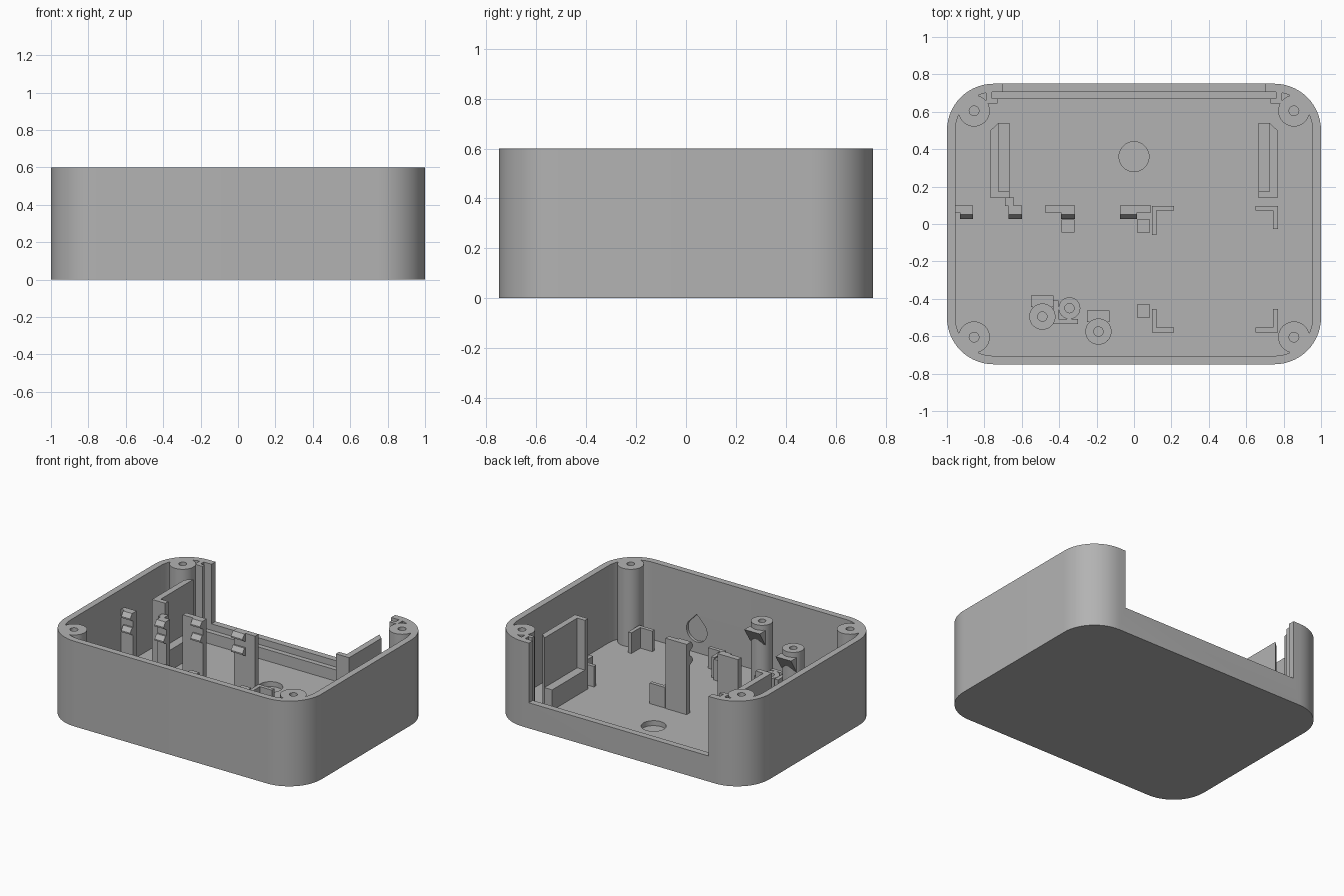
import bpy, bmesh, math
from mathutils import Vector

cube = bpy.data.objects.get("Cube")
if cube:
    bpy.data.objects.remove(cube)

grey = bpy.data.materials.new("plain grey plastic")
grey.use_nodes = True
COLOUR = (0.45, 0.45, 0.45, 1)
grey.diffuse_color = COLOUR
grey.node_tree.nodes["Principled BSDF"].inputs["Base Color"].default_value = COLOUR

FLOOR = 0.055
LOW = 0.2
TOP = 0.6


def prism(name, pts, lo, hi, axis="z"):
    """Extrude a flat outline along one axis."""
    place = {"x": lambda a, b, c: (c, a, b),
             "y": lambda a, b, c: (a, c, b),
             "z": lambda a, b, c: (a, b, c)}[axis]
    bm = bmesh.new()
    face = bm.faces.new([bm.verts.new(place(a, b, lo)) for a, b in pts])
    ext = bmesh.ops.extrude_face_region(bm, geom=[face])
    moved = [v for v in ext["geom"] if isinstance(v, bmesh.types.BMVert)]
    bmesh.ops.translate(bm, verts=moved, vec=Vector(place(0, 0, hi - lo)))
    bmesh.ops.recalc_face_normals(bm, faces=bm.faces)
    mesh = bpy.data.meshes.new(name)
    bm.to_mesh(mesh)
    bm.free()
    mesh.materials.append(grey)
    ob = bpy.data.objects.new(name, mesh)
    bpy.context.collection.objects.link(ob)
    return ob


def box(name, x0, x1, y0, y1, z0, z1):
    return prism(name, [(x0, y0), (x1, y0), (x1, y1), (x0, y1)], z0, z1)


def arc(cx, cy, r, start, end, n):
    angles = [math.radians(start + (end - start) * i / n) for i in range(n + 1)]
    return [(cx + r * math.cos(a), cy + r * math.sin(a)) for a in angles]


def disc(cx, cy, r, n=40):
    return arc(cx, cy, r, 0, 360, n)[:-1]


def rounded(w, d, r):
    pts = []
    for i, (sx, sy) in enumerate([(1, 1), (-1, 1), (-1, -1), (1, -1)]):
        pts += arc(sx * (w - r), sy * (d - r), r, 90 * i, 90 * i + 90, 14)
    return pts


def combine(ob, other, operation):
    """Apply a boolean and discard the helper."""
    mod = ob.modifiers.new("shape", "BOOLEAN")
    mod.operation, mod.solver, mod.object = operation, "EXACT", other
    deps = bpy.context.evaluated_depsgraph_get()
    mesh = bpy.data.meshes.new_from_object(ob.evaluated_get(deps))
    ob.modifiers.clear()
    ob.data = mesh
    bpy.data.objects.remove(other)


# Hollow case with an open back
case = prism("case", rounded(1, 0.75, 0.25), 0, TOP)
combine(case, prism("cavity", rounded(0.955, 0.705, 0.205), FLOOR, 0.7), "DIFFERENCE")
combine(case, box("back_opening", -0.7, 0.7, 0.6, 0.9, 0.18, 0.7), "DIFFERENCE")
combine(case, prism("floor_recess", disc(0, 0.36, 0.08), 0.02, 0.1), "DIFFERENCE")

# Teardrop recess inside the front wall
drop = arc(0.41, 0.21, 0.08, 145, 395, 28) + [(0.41, 0.325)]
combine(case, prism("drop_recess", drop, -0.725, -0.65, "y"), "DIFFERENCE")

# Corner screw posts
for sx in (-1, 1):
    for sy in (-1, 1):
        x, y = sx * 0.855, sy * 0.605
        combine(case, prism("corner_post", disc(x, y, 0.084), 0.03, TOP), "UNION")
        combine(case, prism("screw_hole", disc(x, y, 0.026, 24), 0.2, 0.7), "DIFFERENCE")

# Panel slot: ledge along the back and a rail at each end
box("panel_ledge", -0.76, 0.76, 0.67, 0.708, 0.05, 0.135)
for side, s in (("left", 1), ("right", -1)):
    rail = [(0.73, 0.645), (0.79, 0.645), (0.79, 0.712), (0.76, 0.712),
            (0.76, 0.67), (0.73, 0.67)]
    prism(side + "_panel_rail", [(s * x, y) for x, y in rail], 0.05, TOP)

    # Side holders: tall bent plate over a low block
    plate = [(0.665, 0.14), (0.768, 0.14), (0.768, 0.5), (0.725, 0.54),
             (0.725, 0.175), (0.665, 0.175)]
    prism(side + "_holder_plate", [(s * x, y) for x, y in plate], 0.05, 0.55)
    x0, x1 = sorted((s * 0.665, s * 0.726))
    box(side + "_holder_block", x0, x1, 0.174, 0.54, 0.05, LOW)


# Low corner brackets for the circuit board
def bracket(name, x, y, dx, dy, t=0.026):
    sx, sy = math.copysign(t, dx), math.copysign(t, dy)
    prism(name, [(x, y), (x + dx, y), (x + dx, y + sy), (x + sx, y + sy),
                 (x + sx, y + dy), (x, y + dy)], 0.05, LOW)


bracket("bracket_back_inner", 0.095, 0.097, 0.12, -0.155)
bracket("bracket_back_outer", 0.77, 0.097, -0.12, -0.125)
bracket("bracket_front_inner", 0.095, -0.58, 0.12, 0.125)
bracket("bracket_front_outer", 0.77, -0.58, -0.12, 0.125)
bracket("bracket_small", -0.43, -0.535, 0.13, 0.125)

# Low support blocks
for i, (x, y) in enumerate([(-0.353, -0.01), (0.05, -0.01), (0.05, -0.465)]):
    box(f"support_block_{i + 1}", x - 0.035, x + 0.035, y - 0.035, y + 0.035, 0.05, LOW)

# Clip posts, each with two hooks: plate span, hook span, height
clips = [(-0.957, -0.86, -0.93, -0.86, 0.46), (-0.67, -0.6, -0.67, -0.6, 0.47),
         (-0.475, -0.315, -0.39, -0.315, 0.55), (-0.075, 0.09, -0.075, 0.015, 0.55)]
for i, (p0, p1, h0, h1, top) in enumerate(clips):
    box(f"clip_post_{i + 1}", p0, p1, 0.062, 0.1, 0.05, top)
    for k, z in enumerate((top, top - 0.1)):
        hook = [(0.064, z), (0.05, z), (0.028, z - 0.03), (0.028, z - 0.04), (0.064, z - 0.06)]
        prism(f"clip_hook_{i + 1}_{k + 1}", hook, h0, h1, "x")
box("clip_brace", -0.69, -0.645, 0.095, 0.145, 0.05, 0.47)

# Round screw posts near the front, two with a wedge shelf
posts = [(-0.49, -0.495, 0.07, 0.41, True), (-0.345, -0.45, 0.058, LOW, False),
         (-0.19, -0.575, 0.07, 0.49, True)]
for i, (x, y, r, h, shelf) in enumerate(posts):
    post = prism(f"screw_post_{i + 1}", disc(x, y, r), 0.05, h)
    combine(post, prism("screw_hole", disc(x, y, 0.025, 24), 0.1, 0.7), "DIFFERENCE")
    if shelf:
        z = h - 0.035
        wedge = [(y + 0.05, z), (y + 0.112, z), (y + 0.05, z - 0.1)]
        prism(f"post_shelf_{i + 1}", wedge, x - 0.06, x + 0.06, "x")

# Smooth the round walls, keep the edges sharp
bpy.ops.object.select_all(action="DESELECT")
for ob in bpy.context.collection.objects:
    if ob.type == "MESH":
        ob.select_set(True)
bpy.context.view_layer.objects.active = case
bpy.ops.object.shade_smooth_by_angle(angle=math.radians(30))
